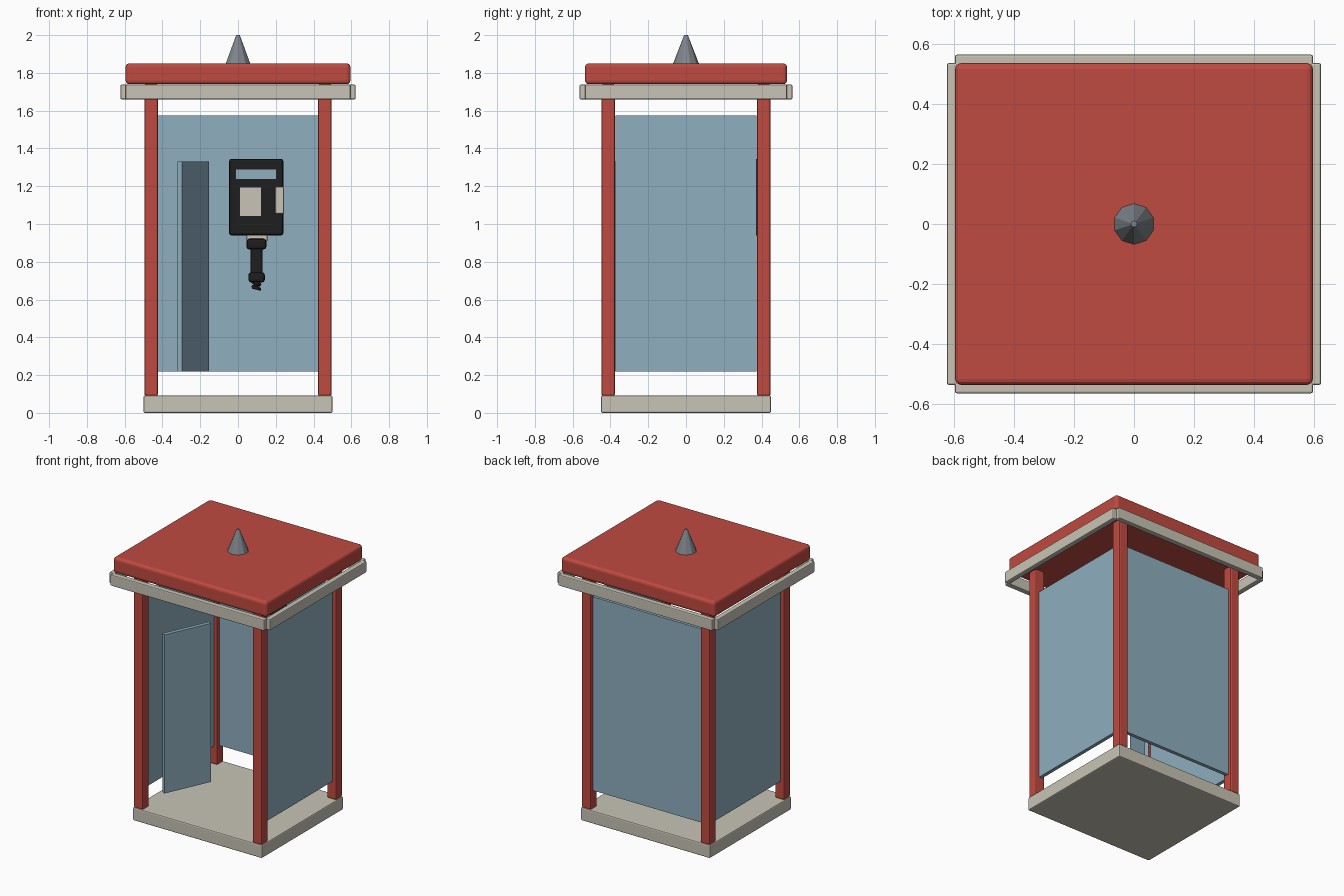
import bpy, math

if "Cube" in bpy.data.objects:
    bpy.data.objects.remove(bpy.data.objects["Cube"])


def mat(name, r, g, b):
    m = bpy.data.materials.new(name)
    m.diffuse_color = (r, g, b, 1)
    m.use_nodes = True
    m.node_tree.nodes["Principled BSDF"].inputs["Base Color"].default_value = m.diffuse_color
    return m


RED = mat("red paint", 0.53, 0.069, 0.052)
CREAM = mat("cream", 0.58, 0.55, 0.465)
GLASS = mat("blue glass", 0.275, 0.425, 0.525)
STEEL = mat("grey steel", 0.21, 0.235, 0.26)
BLACK = mat("black plastic", 0.013, 0.013, 0.014)


def box(name, x, y, z, material, bevel=0.0, segments=2):
    """Box from (min, max) ranges, with an optional bevel."""
    bpy.ops.mesh.primitive_cube_add(size=1, location=[(a + b) / 2 for a, b in (x, y, z)])
    o = bpy.context.object
    o.name = name
    o.scale = [b - a for a, b in (x, y, z)]
    bpy.ops.object.transform_apply(location=False, rotation=False, scale=True)
    o.data.materials.append(material)
    if bevel:
        m = o.modifiers.new("Bevel", 'BEVEL')
        m.width = bevel
        m.segments = segments
    return o


# Floor and roof
box("base", (-0.5, 0.5), (-0.45, 0.45), (0, 0.092), CREAM, 0.008)
box("roof", (-0.595, 0.595), (-0.535, 0.535), (1.74, 1.85), RED, 0.02, 3)

# Trim boards under the roof
for s, side in ((-1, "left"), (1, "right")):
    box(side + "_trim", sorted((s * 0.585, s * 0.622)), (-0.535, 0.535), (1.66, 1.738), CREAM, 0.006)
for s, side in ((-1, "front"), (1, "back")):
    box(side + "_trim", (-0.595, 0.595), sorted((s * 0.525, s * 0.563)), (1.66, 1.738), CREAM, 0.006)

# Corner posts
for sx, a in ((-1, "left"), (1, "right")):
    for sy, b in ((-1, "front"), (1, "back")):
        box(f"{b}_{a}_post", sorted((sx * 0.424, sx * 0.496)), sorted((sy * 0.376, sy * 0.448)),
            (0.09, 1.742), RED, 0.01)

# Glass walls on three sides
Z = (0.22, 1.575)
for s, side in ((-1, "left"), (1, "right")):
    box(side + "_glass", sorted((s * 0.448, s * 0.473)), (-0.372, 0.372), Z, GLASS)
box("back_glass", (-0.424, 0.424), (0.4, 0.425), Z, GLASS)

# Swung door leaf
door = box("door_glass", (-0.171, 0.171), (-0.014, 0.014), (0.22, 1.33), GLASS)
door.location.x, door.location.y = -0.237, -0.229
door.rotation_euler.z = math.radians(65.5)

# Roof finial
bpy.ops.mesh.primitive_cone_add(vertices=10, radius1=0.07, radius2=0.01, depth=0.155,
                                location=(0, 0, 1.9225))
bpy.context.object.name = "finial"
bpy.context.object.data.materials.append(STEEL)

# Telephone body and its details
box("phone_body", (-0.047, 0.24), (0.31, 0.402), (0.94, 1.345), BLACK, 0.012)
box("phone_display", (-0.01, 0.2), (0.304, 0.312), (1.238, 1.288), GLASS)
box("phone_keypad", (0.01, 0.122), (0.304, 0.312), (1.043, 1.192), CREAM)
box("coin_box", (0.196, 0.243), (0.285, 0.33), (1.055, 1.197), CREAM, 0.006)

# Handset hanging under the body
box("handset_cradle", (0.045, 0.155), (0.3, 0.35), (0.905, 0.942), CREAM, 0.006)
box("handset_earpiece", (0.045, 0.15), (0.275, 0.335), (0.865, 0.922), BLACK, 0.015)
box("handset_grip", (0.065, 0.13), (0.285, 0.33), (0.73, 0.875), BLACK, 0.01)
box("handset_mouthpiece", (0.055, 0.142), (0.275, 0.335), (0.69, 0.745), BLACK, 0.015)

# Coiled cord
curve = bpy.data.curves.new("handset_cord", 'CURVE')
curve.dimensions = '3D'
curve.bevel_depth = 0.009
curve.bevel_resolution = 1
curve.use_fill_caps = True
spline = curve.splines.new('POLY')
N = 24
spline.points.add(N)
for i, p in enumerate(spline.points):
    t = i / N
    a = t * 4 * math.pi
    p.co = (0.097 + 0.018 * math.cos(a), 0.306 + 0.018 * math.sin(a), 0.705 - 0.05 * t, 1)
curve.materials.append(BLACK)
bpy.context.collection.objects.link(bpy.data.objects.new("handset_cord", curve))
